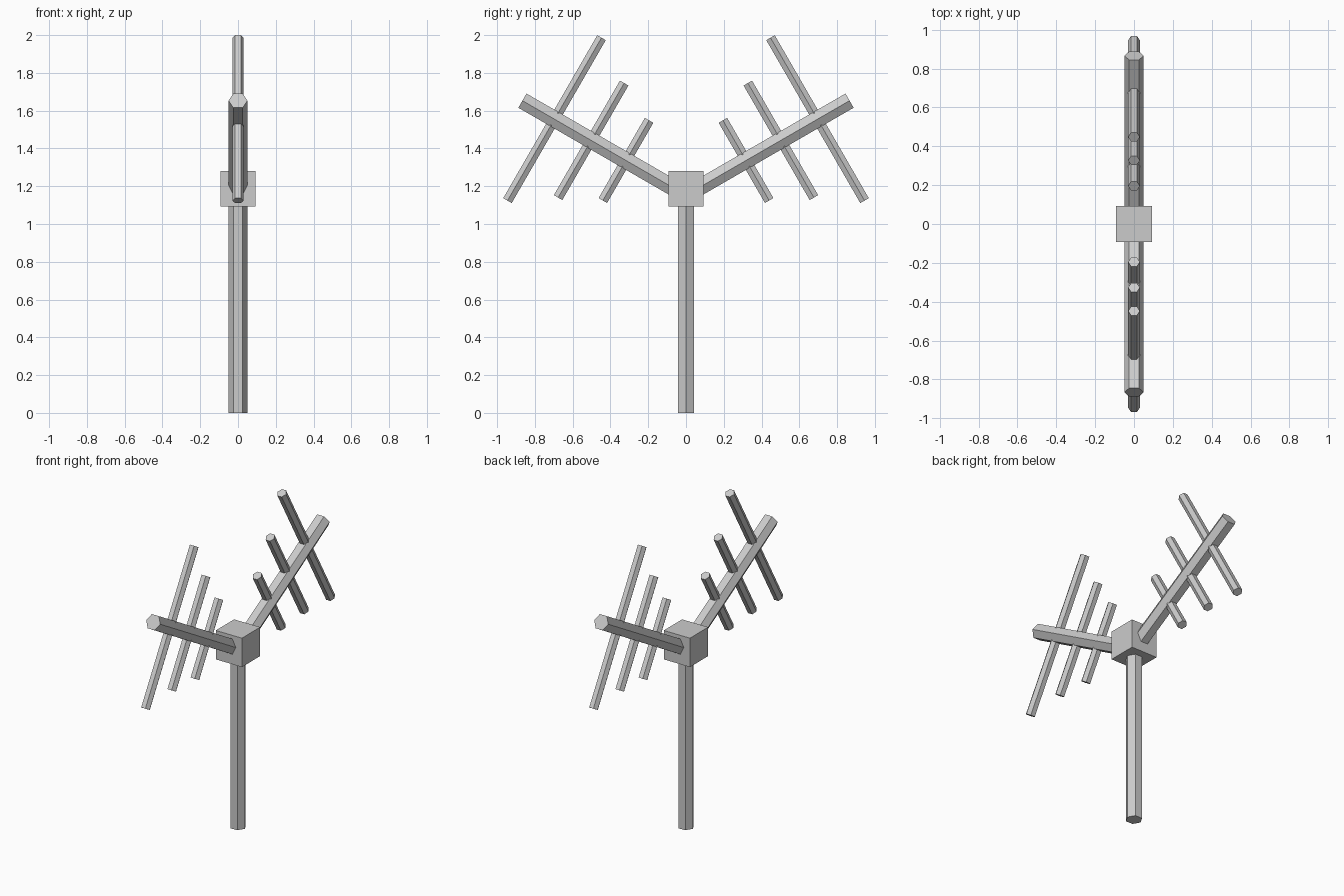
import bpy, bmesh, math
from mathutils import Vector

if "Cube" in bpy.data.objects:
    bpy.data.objects.remove(bpy.data.objects["Cube"])

X = Vector((1, 0, 0))


def hex_rod(name, start, end, radius):
    """Six-sided rod in the YZ plane, with corners pointing along +/-X."""
    start, end = Vector(start), Vector(end)
    side = (end - start).normalized().cross(X)
    bm = bmesh.new()
    rings = []
    for centre in (start, end):
        rings.append([bm.verts.new(centre + radius * (math.cos(a) * X + math.sin(a) * side))
                      for a in (math.tau * i / 6 for i in range(6))])
    for i in range(6):
        j = (i + 1) % 6
        bm.faces.new((rings[0][i], rings[0][j], rings[1][j], rings[1][i]))
    bm.faces.new(rings[0])
    bm.faces.new(rings[1])
    bmesh.ops.recalc_face_normals(bm, faces=bm.faces)
    mesh = bpy.data.meshes.new(name)
    bm.to_mesh(mesh)
    bm.free()
    obj = bpy.data.objects.new(name, mesh)
    bpy.context.collection.objects.link(obj)
    return obj


# Mast
hex_rod("mast", (0, 0, 0), (0, 0, 1.15), 0.05)

# Hub block
bpy.ops.mesh.primitive_cube_add(size=0.187, location=(0, 0, 1.186))
bpy.context.object.name = "hub"

# Two raised booms, each with three crossbars (distance along boom, length)
ROOT = Vector((0, 0, 1.153))
TILT = math.radians(30)
CROSSBARS = [(0.367, 0.49), (0.58, 0.70), (0.804, 0.996)]

for label, s in (("back", 1), ("front", -1)):
    along = Vector((0, s * math.cos(TILT), math.sin(TILT)))
    across = Vector((0, -s * math.sin(TILT), math.cos(TILT)))
    hex_rod(f"{label}_boom", ROOT, ROOT + along * 1.0, 0.05)
    for n, (dist, length) in enumerate(CROSSBARS, 1):
        mid = ROOT + along * dist
        hex_rod(f"{label}_crossbar_{n}", mid - across * length / 2,
                mid + across * length / 2, 0.03)
